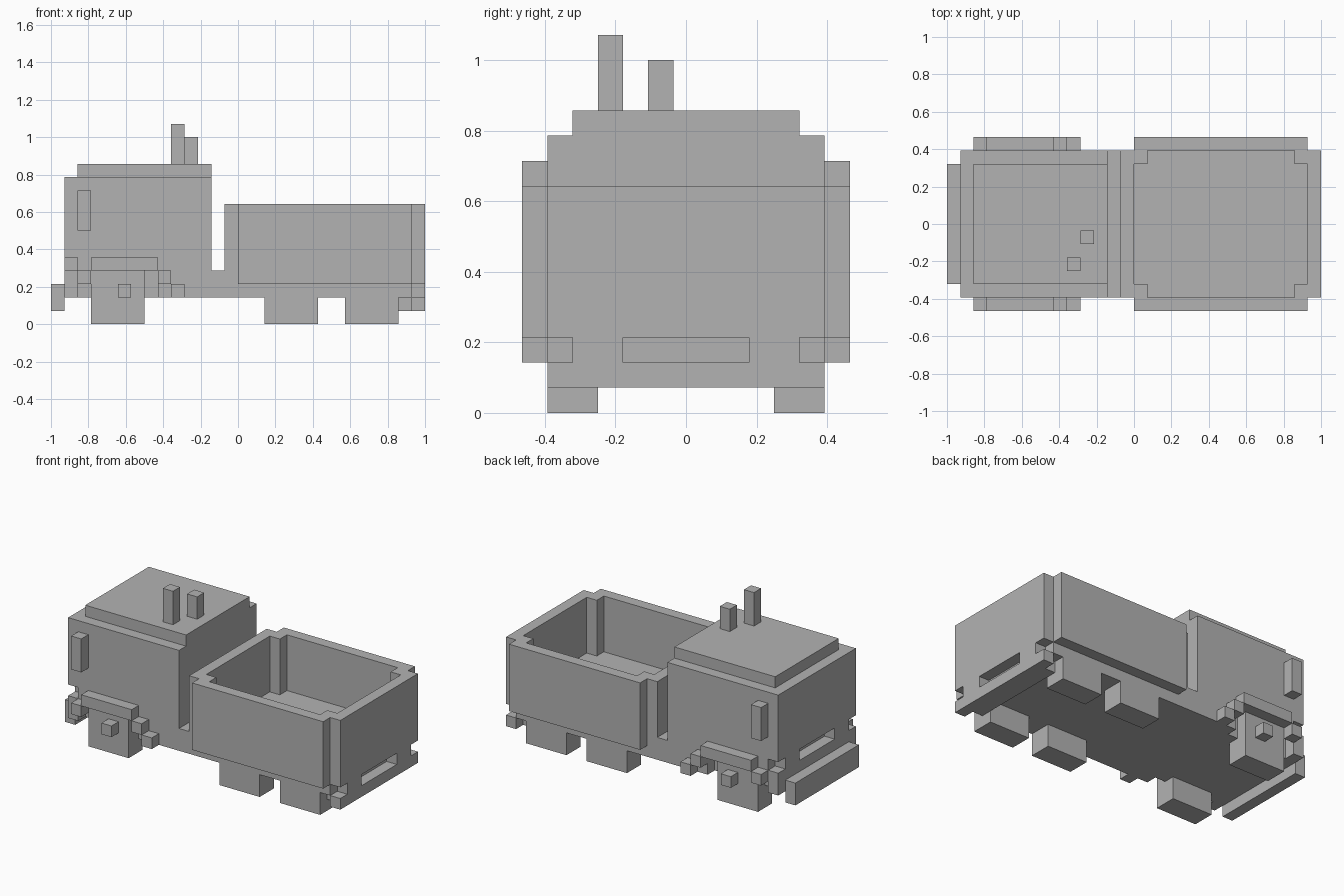
import bpy
import bmesh
from mathutils import Matrix, Vector

cube = bpy.data.objects.get("Cube")
if cube:
    bpy.data.objects.remove(cube, do_unlink=True)

U = 1 / 14  # one block

grey = bpy.data.materials.new("plain grey")
grey.use_nodes = True
colour = (0.45, 0.45, 0.45, 1)
grey.diffuse_color = colour
grey.node_tree.nodes["Principled BSDF"].inputs["Base Color"].default_value = colour


def block(name, x, y, z):
    """Box between block coordinates, given as (low, high) pairs."""
    low, high = (Vector(c) * U for c in zip(x, y, z))
    bm = bmesh.new()
    place = Matrix.Translation((low + high) / 2) @ Matrix.Diagonal((*(high - low), 1))
    bmesh.ops.create_cube(bm, size=1, matrix=place)
    mesh = bpy.data.meshes.new(name)
    bm.to_mesh(mesh)
    bm.free()
    mesh.materials.append(grey)
    bpy.context.collection.objects.link(bpy.data.objects.new(name, mesh))


def pair(name, x, y, z):
    """The same box on both sides."""
    block("front_" + name, x, (-y[1], -y[0]), z)
    block("back_" + name, x, y, z)


FULL = (-5.5, 5.5)
INNER = (-4.5, 4.5)
SIDE = (5.5, 6.5)    # parts standing out from the sides
POST = (4.5, 5.5)
WHEEL = (3.5, 5.5)
SLOT = (2.5, 4.5)    # bridges left between the end slots

# Cab with a slotted nose and recessed wheel arches
block("cab_body", (-13, -2), FULL, (5, 11))
block("cab_roof", (-12, -2), INNER, (11, 12))
block("cab_slot_layer", (-12, -2), FULL, (4, 5))
pair("nose_bridge", (-13, -12), SLOT, (4, 5))
block("nose_plate", (-13, -12), FULL, (2, 4))
block("arch_core", (-12, -6), INNER, (2, 4))
block("nose_bumper", (-14, -13), INNER, (1, 3))

# Chimneys
block("tall_chimney", (-5, -4), (-3.5, -2.5), (12, 15))
block("short_chimney", (-4, -3), (-1.5, -0.5), (12, 14))

# Cab side details
pair("handle", (-12, -11), SIDE, (7, 10))
pair("fender", (-11, -6), SIDE, (4, 5))
pair("fender_end", (-12, -11), SIDE, (3, 4))
pair("upper_step", (-6, -5), SIDE, (3, 4))
pair("lower_step", (-5, -4), SIDE, (2, 3))
pair("wheel_hub", (-9, -8), SIDE, (2, 3))

# Chassis and wheels
block("chassis", (-6, 13), FULL, (2, 4))
pair("cab_wheel", (-11, -7), WHEEL, (0, 4))
for name, start in (("middle_wheel", 2), ("end_wheel", 8)):
    pair(name, (start, start + 4), WHEEL, (0, 2))

# Open wagon box
block("wagon_inner_wall", (-1, 0), FULL, (4, 9))
block("wagon_end_wall", (13, 14), FULL, (3, 9))
pair("wagon_side_panel", (0, 13), SIDE, (3, 9))
for name, start in (("inner_post", 0), ("end_post", 12)):
    pair(name, (start, start + 1), POST, (4, 9))

# Slotted wagon end and its bumper
pair("end_bridge", (13, 14), SLOT, (2, 3))
block("end_bumper", (13, 14), FULL, (1, 2))
block("bumper_mount", (12, 13), INNER, (1, 2))
